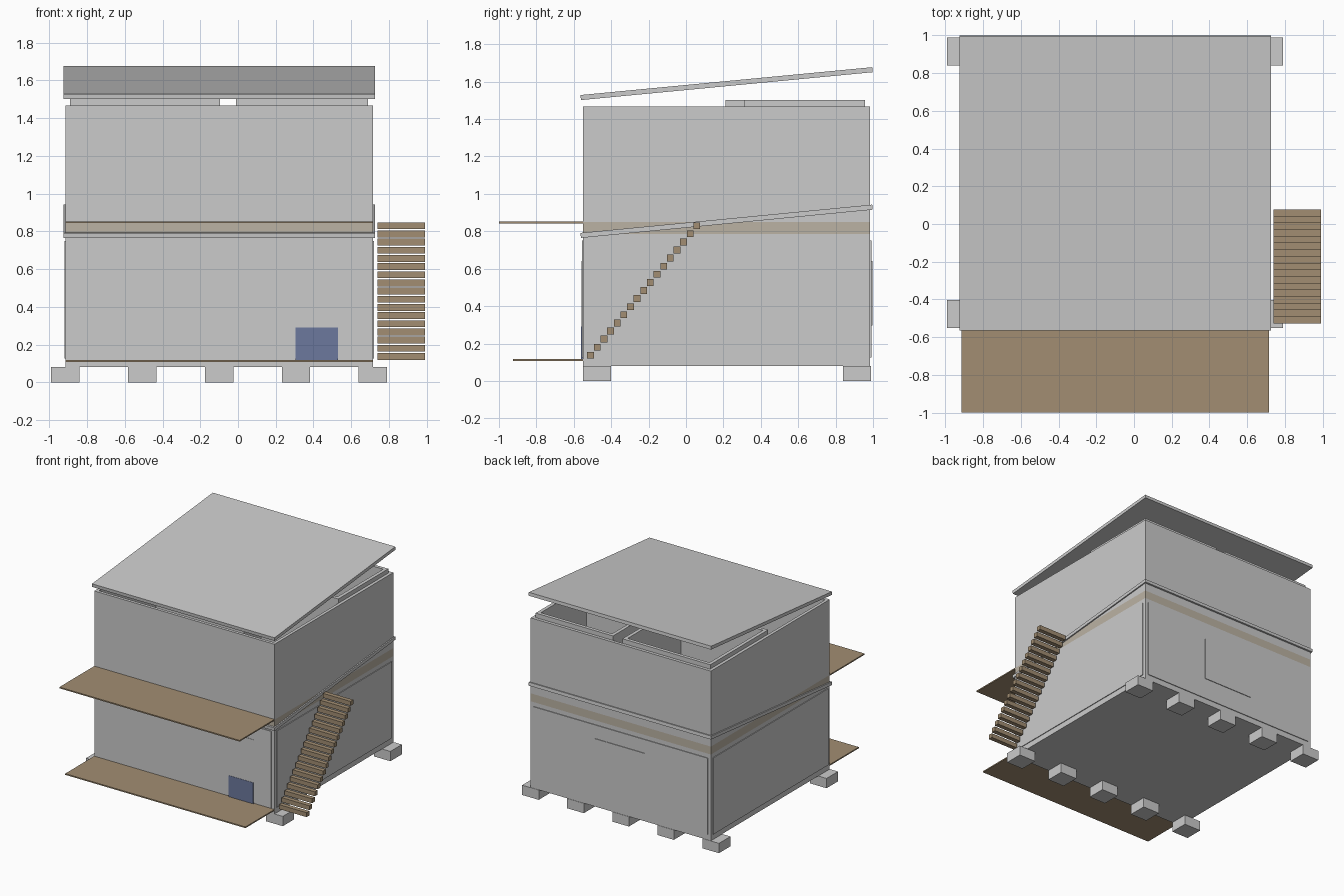
import bpy, bmesh
from math import atan2, hypot

if "Cube" in bpy.data.objects:
    bpy.data.objects.remove(bpy.data.objects["Cube"])

X0, X1, Y0, Y1 = -0.915, 0.715, -0.55, 0.985   # main wall outline


def material(name, rgb, alpha=1.0):
    m = bpy.data.materials.new(name)
    m.diffuse_color = (*rgb, alpha)
    m.use_nodes = True
    m.node_tree.nodes["Principled BSDF"].inputs["Base Color"].default_value = m.diffuse_color
    return m


wood = material("wood", (0.36, 0.27, 0.17))
pale_wood = material("pale_wood", (0.5, 0.45, 0.37))
glass = material("blue_glass", (0.15, 0.19, 0.34))


def box(name, x0, x1, y0, y1, z0, z1, mat=None):
    """Axis-aligned box given by its limits."""
    mesh = bpy.data.meshes.new(name)
    bm = bmesh.new()
    bmesh.ops.create_cube(bm, size=1)
    for v in bm.verts:
        v.co = ((v.co.x) * (x1 - x0), (v.co.y) * (y1 - y0), (v.co.z) * (z1 - z0))
    bm.to_mesh(mesh)
    bm.free()
    ob = bpy.data.objects.new(name, mesh)
    ob.location = ((x0 + x1) / 2, (y0 + y1) / 2, (z0 + z1) / 2)
    bpy.context.collection.objects.link(ob)
    if mat:
        mesh.materials.append(mat)
    return ob


def walls(name, x0, x1, y0, y1, z0, z1, t=0.025):
    """Four walls, open at the top and bottom."""
    box(name + "_front_wall", x0, x1, y0, y0 + t, z0, z1)
    box(name + "_back_wall", x0, x1, y1 - t, y1, z0, z1)
    box(name + "_left_wall", x0, x0 + t, y0 + t, y1 - t, z0, z1)
    box(name + "_right_wall", x1 - t, x1, y0 + t, y1 - t, z0, z1)


def sloped_roof(name, z_front, z_back, thick=0.027):
    """Flat slab tilted up toward the back."""
    ya, yb = -0.563, 0.997
    length = hypot(yb - ya, z_back - z_front)
    ob = box(name, -0.925, 0.725, -length / 2, length / 2, -thick / 2, thick / 2)
    ob.location = (-0.1, (ya + yb) / 2, (z_front + z_back) / 2)
    ob.rotation_euler.x = atan2(z_back - z_front, yb - ya)


# Footings: two rows of five
for row, y in (("front", -0.55), ("back", 0.84)):
    for i in range(5):
        x = -0.99 + i * 0.4075
        box(f"{row}_footing_{i + 1}", x, x + 0.15, y, y + 0.148, 0, 0.08)

# Ground floor slab in three strips
for i in range(3):
    w = (X1 - X0) / 3
    box(f"floor_slab_{i + 1}", X0 + i * w, X0 + (i + 1) * w, Y0, Y1, 0.08, 0.12)

# Storeys, floor band and decks
walls("lower_storey", X0, X1, Y0, Y1, 0.12, 0.785)
box("upper_floor_band", X0, X1, Y0, Y1, 0.785, 0.85, pale_wood)
walls("upper_storey", X0, X1, Y0, Y1, 0.85, 1.467)
box("lower_deck", X0, X1, -0.925, Y0, 0.107, 0.117, wood)
box("upper_deck", X0, X1, -1.0, Y0, 0.843, 0.853, wood)

# Thin cladding panels on the lower storey
p = 0.006
box("front_panel", X0 + 0.025, X1 - 0.025, Y0 - p, Y0, 0.125, 0.75)
box("back_panel", X0 + 0.025, X1 - 0.025, Y1, Y1 + p, 0.125, 0.75)
box("left_panel", X0 - p, X0, Y0 + 0.025, Y1 - 0.025, 0.125, 0.75)
box("right_panel", X1, X1 + p, Y0 + 0.025, Y1 - 0.025, 0.125, 0.75)

# Front door with blue lower pane, and back window
box("front_door", 0.305, 0.53, Y0 - 0.009, Y0, 0.29, 0.64)
box("door_pane", 0.305, 0.53, Y0 - 0.011, Y0, 0.11, 0.29, glass)
box("back_window", -0.32, 0.13, Y1, Y1 + 0.011, 0.295, 0.64)

# Upper rooms standing just above the outer walls
walls("left_room", -0.89, -0.095, 0.21, 0.957, 0.85, 1.502, 0.028)
walls("right_room", -0.01, 0.69, 0.31, 0.957, 0.85, 1.502, 0.028)

# Roofs
sloped_roof("lower_roof", 0.778, 0.929)
sloped_roof("upper_roof", 1.515, 1.664)

# Outside stair treads
for i in range(17):
    y, z = -0.51 + i * 0.0355, 0.137 + i * 0.0433
    box(f"stair_tread_{i + 1}", 0.74, 0.99, y - 0.018, y + 0.018, z - 0.018, z + 0.018, wood)
